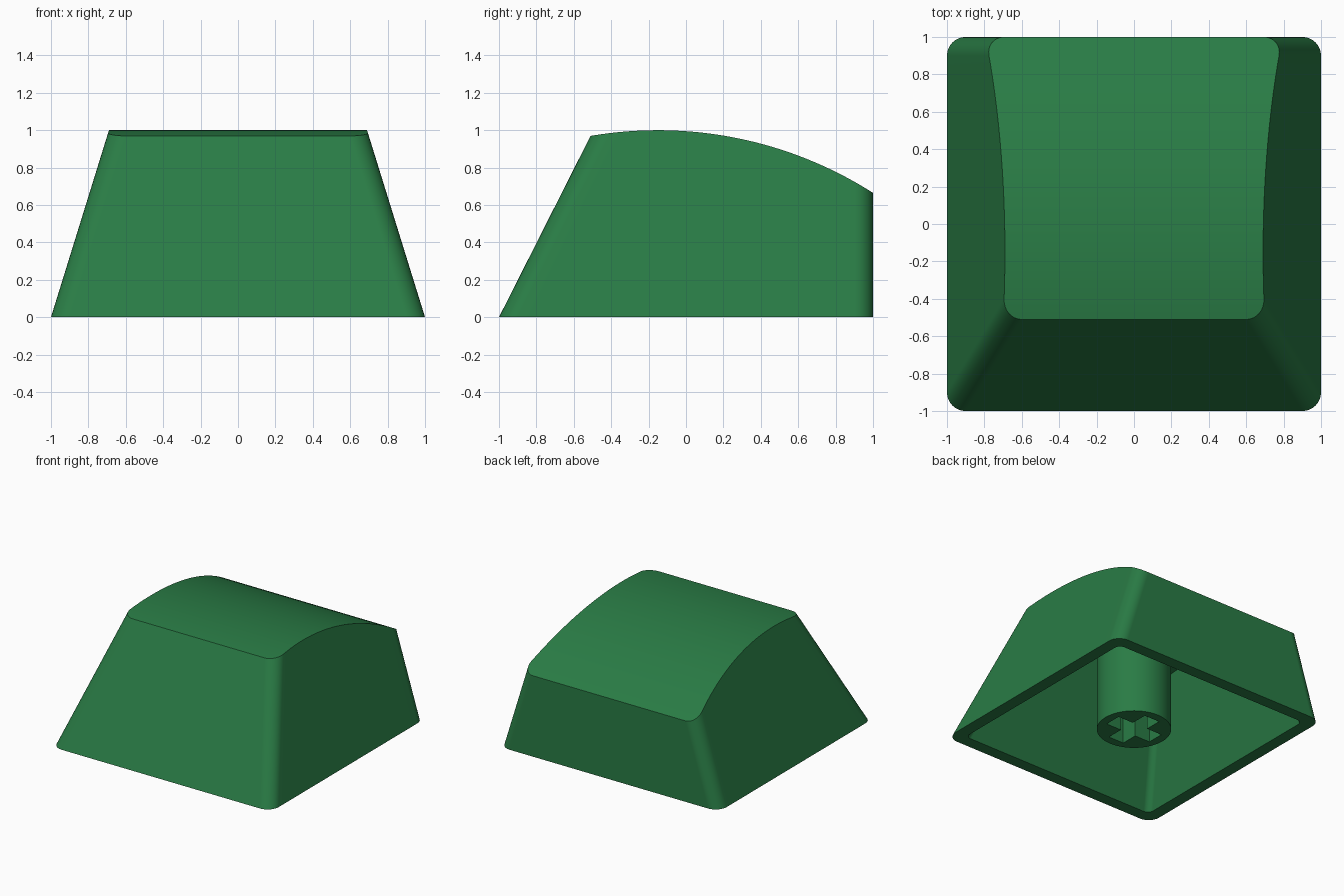
import bpy
import bmesh
import math

cube = bpy.data.objects.get("Cube")
if cube:
    bpy.data.objects.remove(cube, do_unlink=True)

# Single green plastic
green = bpy.data.materials.new("green plastic")
green.use_nodes = True
COLOUR = (0.0225, 0.200, 0.0595, 1.0)
green.diffuse_color = COLOUR
bsdf = next(n for n in green.node_tree.nodes if n.type == 'BSDF_PRINCIPLED')
bsdf.inputs["Base Color"].default_value = COLOUR

SIDE_TAPER, FRONT_TAPER = 0.31, 0.505
ARC_Y, ARC_RADIUS = -0.15, 2.14
CORNER_STEPS, SIDE_STEPS = 8, 28


def finish(bm, name):
    bmesh.ops.recalc_face_normals(bm, faces=bm.faces)
    mesh = bpy.data.meshes.new(name)
    bm.to_mesh(mesh)
    bm.free()
    mesh.materials.append(green)
    obj = bpy.data.objects.new(name, mesh)
    bpy.context.collection.objects.link(obj)
    bpy.ops.object.select_all(action='DESELECT')
    obj.select_set(True)
    bpy.context.view_layer.objects.active = obj
    bpy.ops.object.shade_smooth_by_angle(angle=math.radians(30))
    weighted = obj.modifiers.new("weighted normals", 'WEIGHTED_NORMAL')
    weighted.keep_sharp = True
    return obj


def half_outline(size, r, height):
    """+x half of the tapered rounded outline; height(y) gives each point's z."""
    params = [("front", i / CORNER_STEPS) for i in range(CORNER_STEPS + 1)]
    params += [("side", i / SIDE_STEPS) for i in range(1, SIDE_STEPS)]
    params += [("back", i / CORNER_STEPS) for i in range(CORNER_STEPS + 1)]
    points = []
    for part, t in params:
        z = 0.0
        for _ in range(25):     # slide up the sloped wall until it meets the height
            w, front = size - SIDE_TAPER * z, -size + FRONT_TAPER * z
            if part == "side":
                x, y = w, (front + r) * (1 - t) + (size - r) * t
            else:
                a = math.pi / 2 * (t - 1 if part == "front" else t)
                cy = front + r if part == "front" else size - r
                x, y = w - r + r * math.cos(a), cy + r * math.sin(a)
            z = height(y)
        points.append((x, y, z))
    return points


def arc(drop):
    return lambda y: math.sqrt(ARC_RADIUS ** 2 - (y - ARC_Y) ** 2) + 1 - ARC_RADIUS - drop


def add_ring(bm, half):
    ring = half + [(-x, y, z) for x, y, z in reversed(half)]
    return [bm.verts.new(p) for p in ring]


def bridge(bm, a, b):
    n = len(a)
    for i in range(n):
        j = (i + 1) % n
        bm.faces.new((a[i], a[j], b[j], b[i]))


def cap(bm, ring):
    n = len(ring)
    for i in range(n // 2 - 1):
        bm.faces.new((ring[i], ring[i + 1], ring[n - 2 - i], ring[n - 1 - i]))


# Hollow cap: outer wall, arched top, bottom rim, inner wall and ceiling
bm = bmesh.new()
floor = lambda y: 0.0
outer_low = add_ring(bm, half_outline(1.0, 0.1, floor))
outer_top = add_ring(bm, half_outline(1.0, 0.1, arc(0.0)))
inner_low = add_ring(bm, half_outline(0.9, 0.05, floor))
inner_top = add_ring(bm, half_outline(0.9, 0.05, arc(0.135)))
for a, b in ((outer_low, outer_top), (outer_low, inner_low), (inner_low, inner_top)):
    bridge(bm, a, b)
cap(bm, outer_top)
cap(bm, inner_top)
finish(bm, "cap_shell")

# Round stem under the top with a cross-shaped socket
RADIUS, ARM, HALF_WIDTH = 0.28, 0.21, 0.07
bm = bmesh.new()
circle = [(RADIUS * math.cos(2 * math.pi * i / 64), RADIUS * math.sin(2 * math.pi * i / 64))
          for i in range(64)]
cross = []
for k in range(4):
    c, s = round(math.cos(k * math.pi / 2)), round(math.sin(k * math.pi / 2))
    for x, y in ((ARM, -HALF_WIDTH), (ARM, HALF_WIDTH), (HALF_WIDTH, HALF_WIDTH)):
        cross.append((x * c - y * s, x * s + y * c))
edges = []
for outline, top in ((circle, 0.9), (cross, 0.6)):
    low = [bm.verts.new((x, y, 0)) for x, y in outline]
    high = [bm.verts.new((x, y, top)) for x, y in outline]
    bridge(bm, low, high)
    bm.faces.new(high)
    edges += [bm.edges.get((low[i - 1], low[i])) for i in range(len(low))]
bmesh.ops.triangle_fill(bm, use_beauty=True, edges=edges)
finish(bm, "stem")
